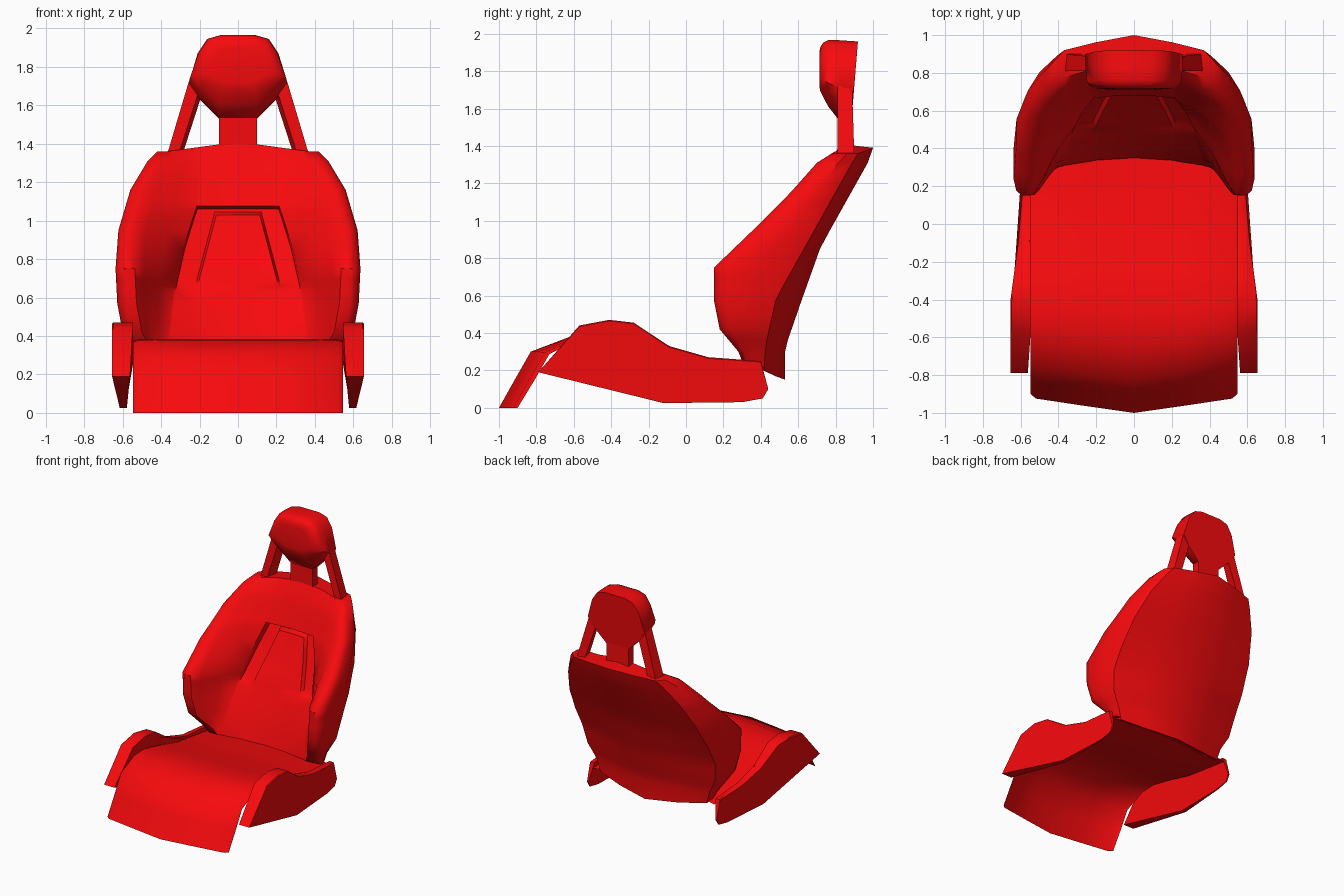
import bpy, bmesh, math

if "Cube" in bpy.data.objects:
    bpy.data.objects.remove(bpy.data.objects["Cube"])

red = bpy.data.materials.new("red")
red.diffuse_color = (0.93, 0.003, 0.004, 1)
red.use_nodes = True
red.node_tree.nodes["Principled BSDF"].inputs["Base Color"].default_value = red.diffuse_color


def lerp(table, v):
    """Piecewise linear lookup in a list of (key, value)."""
    if v <= table[0][0]:
        return table[0][1]
    for (a, p), (b, q) in zip(table, table[1:]):
        if v <= b:
            return p + (q - p) * (v - a) / (b - a)
    return table[-1][1]


def loft(name, rows, wrap=False, caps=False, mirror=False, angle=35):
    """Skin rows of points; optionally close each row, cap the ends, mirror in x."""
    bm = bmesh.new()
    vs = [[bm.verts.new(p) for p in r] for r in rows]
    n = len(rows[0])
    for a, b in zip(vs, vs[1:]):
        for i in range(n if wrap else n - 1):
            j = (i + 1) % n
            bm.faces.new((a[i], a[j], b[j], b[i]))
    if caps:
        bm.faces.new(vs[0][::-1])
        bm.faces.new(vs[-1])
    bmesh.ops.recalc_face_normals(bm, faces=bm.faces)
    me = bpy.data.meshes.new(name)
    bm.to_mesh(me)
    bm.free()
    me.materials.append(red)
    ob = bpy.data.objects.new(name, me)
    bpy.context.collection.objects.link(ob)
    if mirror:
        m = ob.modifiers.new("mirror", 'MIRROR')
        m.use_clip = True
        m.merge_threshold = 0.0005
    bpy.ops.object.select_all(action='DESELECT')
    bpy.context.view_layer.objects.active = ob
    ob.select_set(True)
    bpy.ops.object.shade_smooth_by_angle(angle=math.radians(angle))
    return ob


# Seat cushion: thin curved sheet with a pointed front edge
profile = [(-1.0, 0.0), (-0.91, 0.16), (-0.83, 0.30), (-0.62, 0.38), (-0.45, 0.385),
           (-0.25, 0.345), (0.0, 0.28), (0.2, 0.25), (0.42, 0.22)]
rows = []
for y, z in profile:
    shift = lerp([(-0.83, 0.08), (-0.5, 0.03), (-0.2, 0.0)], y)
    drop = 0 if z == 0 else 0.012
    rows.append([(0, y, z), (0.27, y + shift * 0.48, z), (0.52, y + shift * 0.95, z - drop * 0.3),
                 (0.547, y + shift * 1.25, z - drop)])
loft("seat_cushion", rows, mirror=True, angle=60)

# Side bolsters of the seat
side = [(-0.79, 0.19), (-0.57, 0.44), (-0.41, 0.47), (-0.28, 0.455), (-0.09, 0.33), (0.12, 0.27),
        (0.40, 0.25), (0.44, 0.10), (0.41, 0.05), (0.30, 0.03), (-0.12, 0.025)]
outer = [(-0.4, 0.655), (-0.1, 0.612), (0.15, 0.592), (0.44, 0.585)]
inner = [(0.05, 0.578), (0.19, 0.562), (0.25, 0.547)]
loft("seat_bolster", [[(lerp(inner, z), y, z) for y, z in side],
                      [(lerp(outer, y) - 0.007, y, z) for y, z in side],
                      [(lerp(outer, y), y, z - 0.006 if z > 0.2 else z) for y, z in side]],
     wrap=True, caps=True, mirror=True, angle=40)

# Backrest: horizontal half sections, with wings, hooded recess and raised tongue
width = [(0.22, 0.48), (0.3, 0.53), (0.42, 0.60), (0.57, 0.628), (0.75, 0.637), (0.95, 0.622),
         (1.16, 0.56), (1.31, 0.47), (1.36, 0.42)]
front_edge = [(0.25, 0.30), (0.30, 0.28), (0.42, 0.18), (0.57, 0.15), (0.75, 0.15), (0.99, 0.40),
              (1.13, 0.54), (1.31, 0.70), (1.36, 0.78)]
back_edge = [(0.2, 0.41), (0.35, 0.43), (0.58, 0.48), (1.33, 0.90), (1.36, 0.92)]
back_inset = [(0.25, 0.02), (0.6, 0.03), (0.9, 0.05), (1.16, 0.06), (1.31, 0.06), (1.36, 0.05)]
front_mid = [(0.25, 0.35), (0.45, 0.42), (0.63, 0.50), (0.85, 0.60), (1.07, 0.68), (1.25, 0.745),
             (1.33, 0.78), (1.36, 0.825)]
back_mid = [(0.15, 0.53), (0.32, 0.53), (0.58, 0.62), (0.86, 0.72), (1.36, 1.0)]
recess_w = [(0.25, 0.38), (0.63, 0.335), (0.85, 0.285), (1.0, 0.24), (1.07, 0.215), (1.36, 0.20)]
tongue_w = [(0.63, 0.215), (0.7, 0.20), (1.04, 0.11)]
recess_d = [(0.63, 0.0), (0.66, 0.02), (0.7, 0.035), (1.06, 0.065)]
tongue_d = [(0.7, 0.0), (1.03, 0.03)]
pad_edge = [(0.25, 0.9), (0.34, 0.35), (0.45, 0.15), (0.63, 0.08)]
rows = []
for z in (0.25, 0.30, 0.36, 0.42, 0.50, 0.57, 0.63, 0.66, 0.70, 0.75, 0.85, 0.95, 1.03, 1.045, 1.06,
          1.075, 1.10, 1.16, 1.24, 1.31, 1.36):
    w, fe, be = lerp(width, z), lerp(front_edge, z), lerp(back_edge, z)
    fm, bk = lerp(front_mid, z), lerp(back_mid, z)
    r, t = lerp(recess_w, z), lerp(tongue_w, z)
    deep = lerp(recess_d, z) if z < 1.07 else 0
    rise = deep if z > 1.035 else lerp(tongue_d, z)
    crest = w - lerp([(0.75, 0.10), (1.36, 0.06)], z)
    wing, e = fe - fm, lerp(pad_edge, z)
    wb = w - lerp(back_inset, z)
    d = be - fe
    pts = [(0, fm + rise), (t, fm + rise + wing * e * 0.3), (t + 0.012, fm + deep + wing * e * 0.4),
           (r - 0.008, fm + deep + wing * e * 0.9), (r, fm + wing * e),
           (r * 0.6 + crest * 0.4, fm + wing * max(e, 0.38)),
           (r * 0.2 + crest * 0.8, fm + wing * max(e, 0.82)),
           (crest, fe + d * 0.01), (w - 0.045, fe), (w - 0.014, fe + d * 0.06), (w, fe + d * 0.2),
           (w, fe + d * 0.6), (wb, be), (wb * 0.55, be + (bk - be) * 0.52), (0, bk)]
    row = []
    for i, (x, y) in enumerate(pts):
        h = z
        if z == 0.25:
            h -= (0, 0.03, 0.05, 0.08, 0.10)[max(0, i - 10)]
        if z == 1.36:
            h += 0.05 * max(0, 1 - x / wb) * (0.6 if i > 11 else 1)
        row.append((x, y, h))
    rows.append(row)
loft("backrest", rows, caps=True, mirror=True, angle=42)

# Headrest: padded block with a flat back
half = [(0.09, 1.965), (0.16, 1.945), (0.21, 1.87), (0.257, 1.71), (0.20, 1.63), (0.10, 1.53)]
ring = half + [(-x, z) for x, z in reversed(half)]


def head_ring(y, kx, up, down, lean=0.0):
    return [(x * kx, y + lean * (z - 1.7), 1.8 + (z - 1.8) * (up if z > 1.8 else down)) for x, z in ring]


loft("headrest", [head_ring(0.898, 1, 0.96, 1, 0.08), head_ring(0.82, 1, 1, 0.98),
                  head_ring(0.76, 0.98, 1, 0.7), head_ring(0.735, 0.93, 0.93, 0.52),
                  head_ring(0.718, 0.8, 0.78, 0.4), head_ring(0.713, 0.6, 0.6, 0.3)],
     wrap=True, caps=True, angle=55)

# Neck between backrest and headrest
loft("headrest_neck", [[(x, y, z) for x, y in ((-0.1, 0.82), (0.1, 0.82), (0.1, 0.885), (-0.1, 0.885))]
                       for z in (1.36, 1.56)], wrap=True, caps=True)

# Slanted struts on both sides of the headrest
loft("headrest_strut", [[(0.31, 0.81, 1.34), (0.37, 0.81, 1.34), (0.36, 0.90, 1.34), (0.29, 0.90, 1.34)],
                        [(0.205, 0.81, 1.67), (0.257, 0.81, 1.72), (0.25, 0.888, 1.72), (0.19, 0.888, 1.65)]],
     wrap=True, caps=True, mirror=True)
